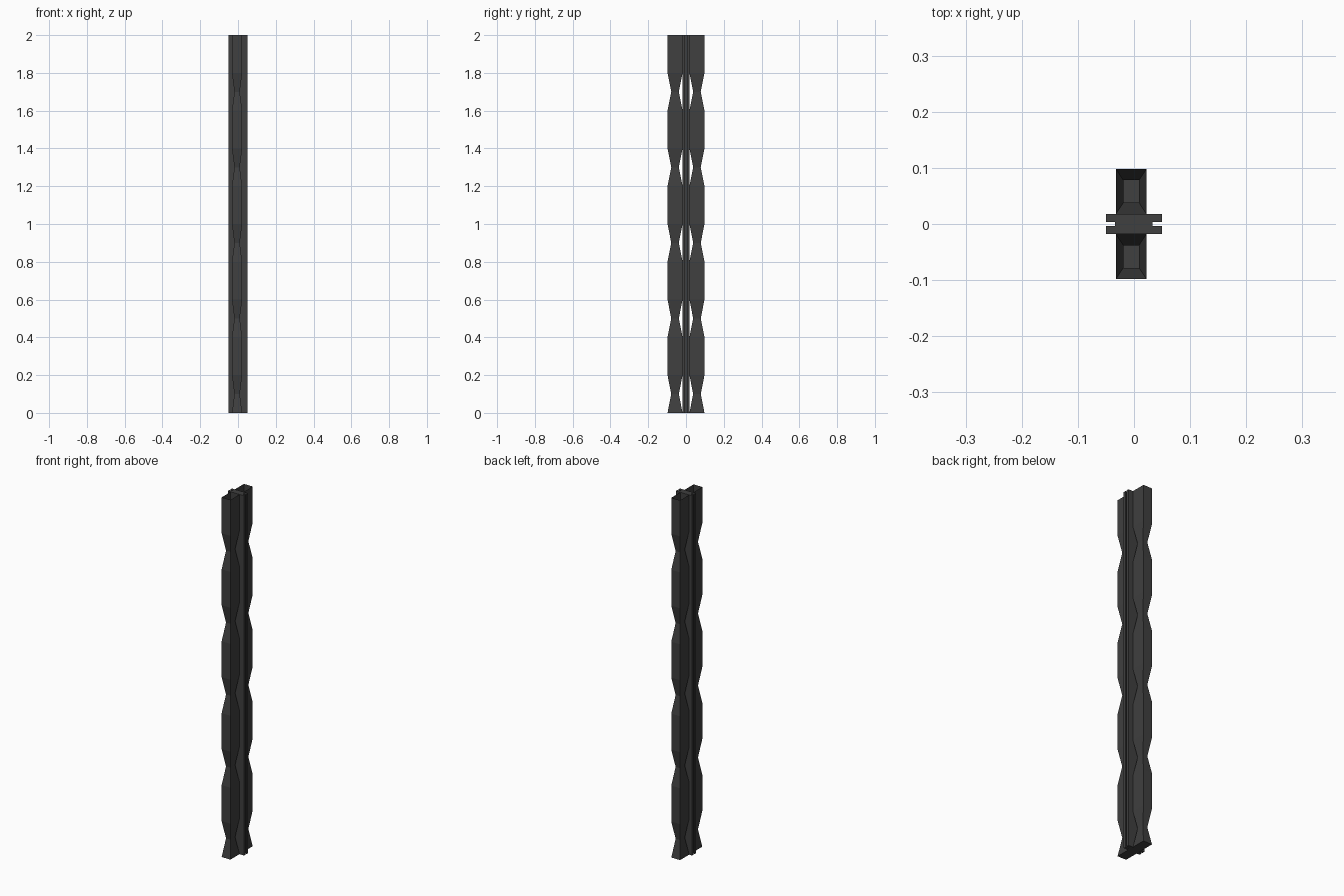
import bpy, bmesh

if "Cube" in bpy.data.objects:
    bpy.data.objects.remove(bpy.data.objects["Cube"])

mat = bpy.data.materials.new("dark_metal")
mat.diffuse_color = (0.05, 0.05, 0.05, 1)
mat.use_nodes = True
mat.node_tree.nodes["Principled BSDF"].inputs["Base Color"].default_value = mat.diffuse_color


def make_object(name, bm):
    me = bpy.data.meshes.new(name)
    bm.to_mesh(me)
    bm.free()
    me.materials.append(mat)
    ob = bpy.data.objects.new(name, me)
    bpy.context.collection.objects.link(ob)
    return ob


def box(name, x0, x1, y0, y1):
    bm = bmesh.new()
    bmesh.ops.create_cube(bm, size=1)
    for v in bm.verts:
        v.co = (x1 if v.co.x > 0 else x0, y1 if v.co.y > 0 else y0,
                2 if v.co.z > 0 else 0)
    return make_object(name, bm)


# Wavy outer bars: rectangular tubes pinched at regular waists, open on top
def wavy_bar(name, side):
    cx, cy = -0.005, side * 0.058
    levels = [(0, False)]
    for i in range(5):
        z = 0.4 * i
        levels += [(z + 0.1, True), (z + 0.2, False), (z + 0.4, False)]
    bm = bmesh.new()
    rings = []
    for z, waist in levels:
        hx, hy = (0.014, 0.02) if waist else (0.027, 0.0398)
        rings.append([bm.verts.new((cx + sx * hx, cy + sy * hy, z))
                      for sx, sy in ((-1, -1), (1, -1), (1, 1), (-1, 1))])
    bm.faces.new(rings[0][::-1])
    for a, b in zip(rings, rings[1:]):
        for k in range(4):
            n = (k + 1) % 4
            bm.faces.new((a[k], a[n], b[n], b[k]))
    return make_object(name, bm)


wavy_bar("front_wavy_bar", -1)
wavy_bar("back_wavy_bar", 1)

# Central core: two flat strips joined by a narrower web
box("front_strip", -0.05, 0.05, -0.018, -0.004)
box("back_strip", -0.05, 0.05, 0.004, 0.018)
box("web", -0.034, 0.033, -0.004, 0.004)
